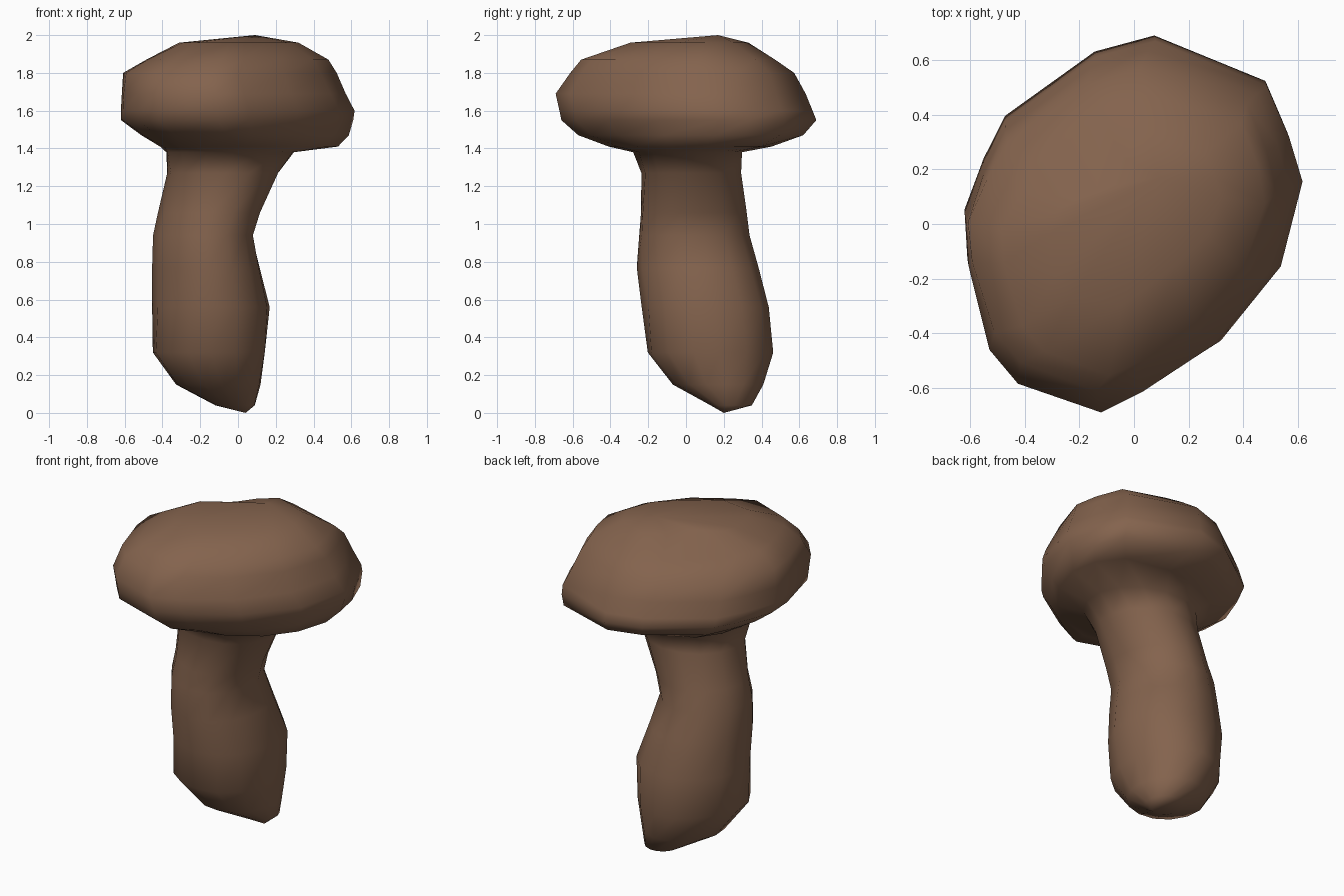
import bpy, bmesh, math

brown = bpy.data.materials.new("mushroom_brown")
brown.diffuse_color = (0.23, 0.125, 0.075, 1)

# Cap: lopsided outline seen from above
plan = [(0.62, 0.16), (0.57, 0.33), (0.49, 0.52), (0.08, 0.69), (-0.14, 0.63),
        (-0.47, 0.39), (-0.55, 0.23), (-0.62, 0.04), (-0.61, -0.13),
        (-0.53, -0.45), (-0.42, -0.58), (-0.10, -0.69), (0.06, -0.61),
        (0.32, -0.44), (0.54, -0.16)]
cap = [(x / 0.62, y / 0.69) for x, y in plan]
N = len(cap)

# Stem: round outline with the same number of sides
stem = [(math.cos(math.radians(9 + 360 * i / N)), math.sin(math.radians(9 + 360 * i / N)))
        for i in range(N)]
neck = [((a + c) / 2, (b + d) / 2) for (a, b), (c, d) in zip(cap, stem)]
NONE = (0, 0, 0, 0)

# outline, z, xmin, xmax, ymin, ymax, bulge of the four diagonals (++, -+, --, +-)
rings = [
    (stem, 0.04, -0.12, 0.09, 0.13, 0.35, NONE),
    (stem, 0.15, -0.33, 0.12, -0.07, 0.41, (0.03, -0.08, 0.03, 0.0)),
    (stem, 0.32, -0.455, 0.14, -0.20, 0.46, (0.06, -0.12, 0, 0.08)),
    (stem, 0.56, -0.455, 0.165, -0.235, 0.435, (0.07, 0, -0.05, 0)),
    (stem, 0.77, -0.455, 0.115, -0.26, 0.385, (0.03, 0, -0.08, 0.03)),
    (stem, 0.94, -0.45, 0.075, -0.245, 0.34, (0, 0, -0.1, 0.1)),
    (stem, 1.06, -0.425, 0.11, -0.235, 0.325, (0, -0.03, -0.1, 0.12)),
    (stem, 1.27, -0.375, 0.215, -0.235, 0.295, (0, 0, 0, 0.05)),
    (stem, 1.38, -0.38, 0.30, -0.28, 0.30, (0, 0, 0.07, 0)),
    (neck, 1.41, -0.41, 0.51, -0.41, 0.44, (0.13, 0.06, 0, 0)),
    (cap, 1.47, -0.51, 0.57, -0.57, 0.61, (0.07, 0.03, 0, 0)),
    (cap, 1.55, -0.62, 0.61, -0.66, 0.69, NONE),
    (cap, 1.60, -0.62, 0.617, -0.67, 0.67, NONE),
    (cap, 1.69, -0.615, 0.565, -0.69, 0.63, (0.02, 0, 0, 0)),
    (cap, 1.80, -0.61, 0.51, -0.62, 0.565, (0.05, -0.03, -0.04, 0)),
    (cap, 1.87, -0.49, 0.46, -0.56, 0.46, (0.09, -0.08, -0.03, 0)),
    (cap, 1.96, -0.30, 0.32, -0.28, 0.33, (0, -0.4, 0.15, -0.1)),
]

bm = bmesh.new()
loops = []
for outline, z, x0, x1, y0, y1, bulge in rings:
    loop = []
    for u, v in outline:
        a = math.atan2(v, u) % (2 * math.pi)
        k = 1 + bulge[int(a // (math.pi / 2)) % 4] * abs(math.sin(2 * a))
        loop.append(bm.verts.new(((x0 + x1) / 2 + k * u * (x1 - x0) / 2,
                                  (y0 + y1) / 2 + k * v * (y1 - y0) / 2, z)))
    loops.append(loop)
for lo, hi in zip(loops, loops[1:]):
    for i in range(N):
        j = (i + 1) % N
        bm.faces.new((lo[i], lo[j], hi[j], hi[i]))

# Pointed foot and crown
for loop, tip in ((loops[0], (0.04, 0.20, 0)), (loops[-1], (0.09, 0.17, 2))):
    t = bm.verts.new(tip)
    for i in range(N):
        bm.faces.new((loop[i], loop[(i + 1) % N], t))

bmesh.ops.recalc_face_normals(bm, faces=bm.faces)
mesh = bpy.data.meshes.new("mushroom")
bm.to_mesh(mesh)
bm.free()
mesh.materials.append(brown)
mesh.shade_smooth()
bpy.context.collection.objects.link(bpy.data.objects.new("mushroom", mesh))
